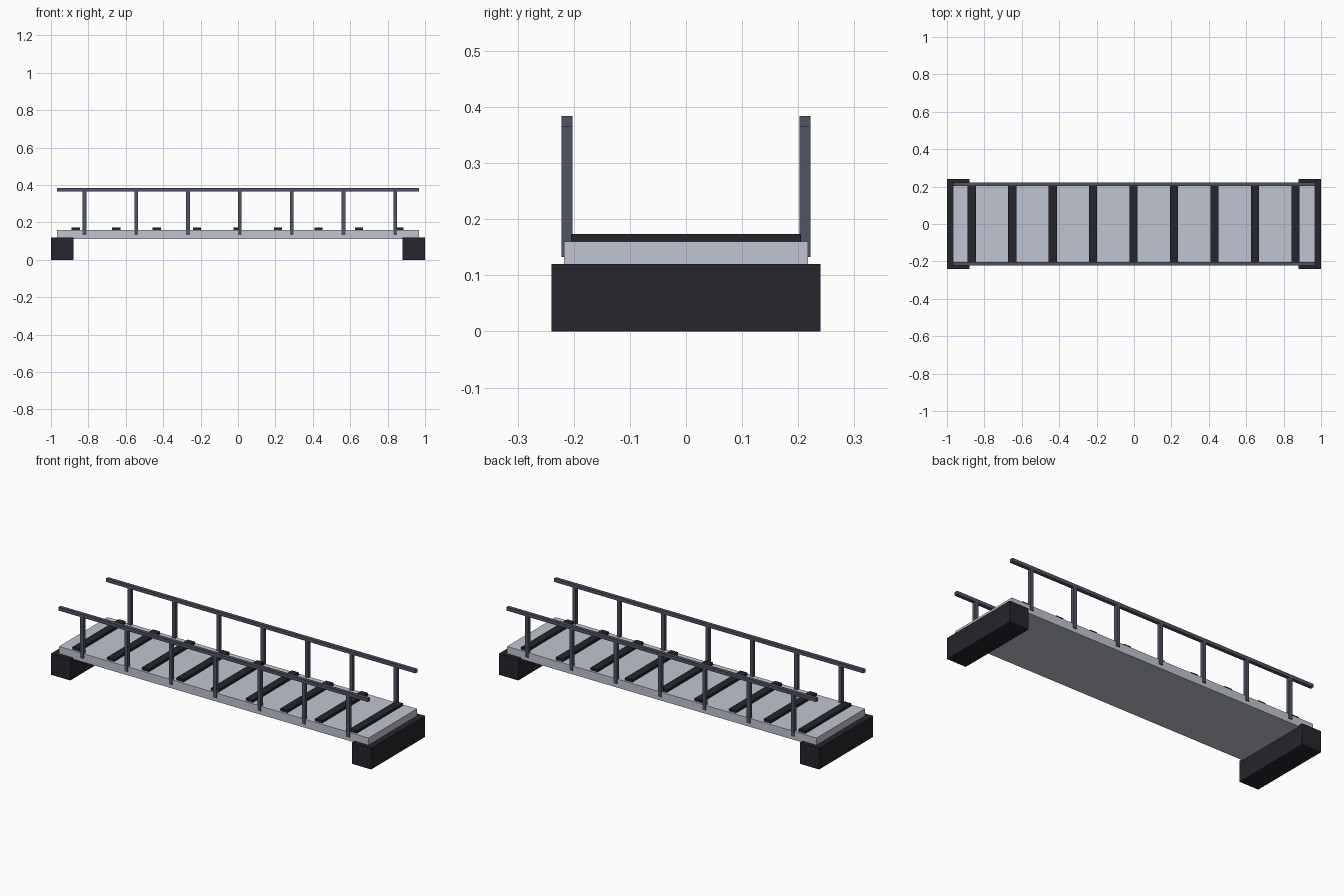
import bpy

if "Cube" in bpy.data.objects:
    bpy.data.objects.remove(bpy.data.objects["Cube"])


def material(name, rgb):
    mat = bpy.data.materials.new(name)
    mat.diffuse_color = (*rgb, 1)
    mat.use_nodes = True
    mat.node_tree.nodes["Principled BSDF"].inputs["Base Color"].default_value = mat.diffuse_color
    return mat


def box(name, x, y, z, mat):
    """Box from (min, max) ranges along each axis."""
    ranges = (x, y, z)
    bpy.ops.mesh.primitive_cube_add(size=1, location=[(a + b) / 2 for a, b in ranges])
    obj = bpy.context.object
    obj.name = name
    obj.scale = [b - a for a, b in ranges]
    bpy.ops.object.transform_apply(location=False, rotation=False, scale=True)
    obj.data.materials.append(mat)
    return obj


dark = material("dark_block", (0.018, 0.018, 0.025))
pale = material("deck_grey", (0.53, 0.56, 0.64))
steel = material("rail_steel", (0.08, 0.09, 0.125))

# Walkway deck
box("deck", (-0.967, 0.967), (-0.217, 0.217), (0.112, 0.16), pale)

# End supports
box("left_support", (-1, -0.88), (-0.24, 0.24), (0, 0.12), dark)
box("right_support", (0.88, 1), (-0.24, 0.24), (0, 0.12), dark)

# Raised cross slats
for i in range(9):
    x = (i - 4) * 0.2165 - 0.002
    box(f"cross_slat_{i + 1}", (x - 0.022, x + 0.022), (-0.205, 0.205), (0.158, 0.174), dark)

# Handrails and posts on both sides
for side, y in (("front", -0.212), ("back", 0.212)):
    span = (y - 0.01, y + 0.01)
    box(f"{side}_handrail", (-0.967, 0.967), span, (0.365, 0.384), steel)
    for i in range(7):
        x = 0.01 + (i - 3) * 0.277
        box(f"{side}_post_{i + 1}", (x - 0.01, x + 0.01), span, (0.133, 0.366), steel)
